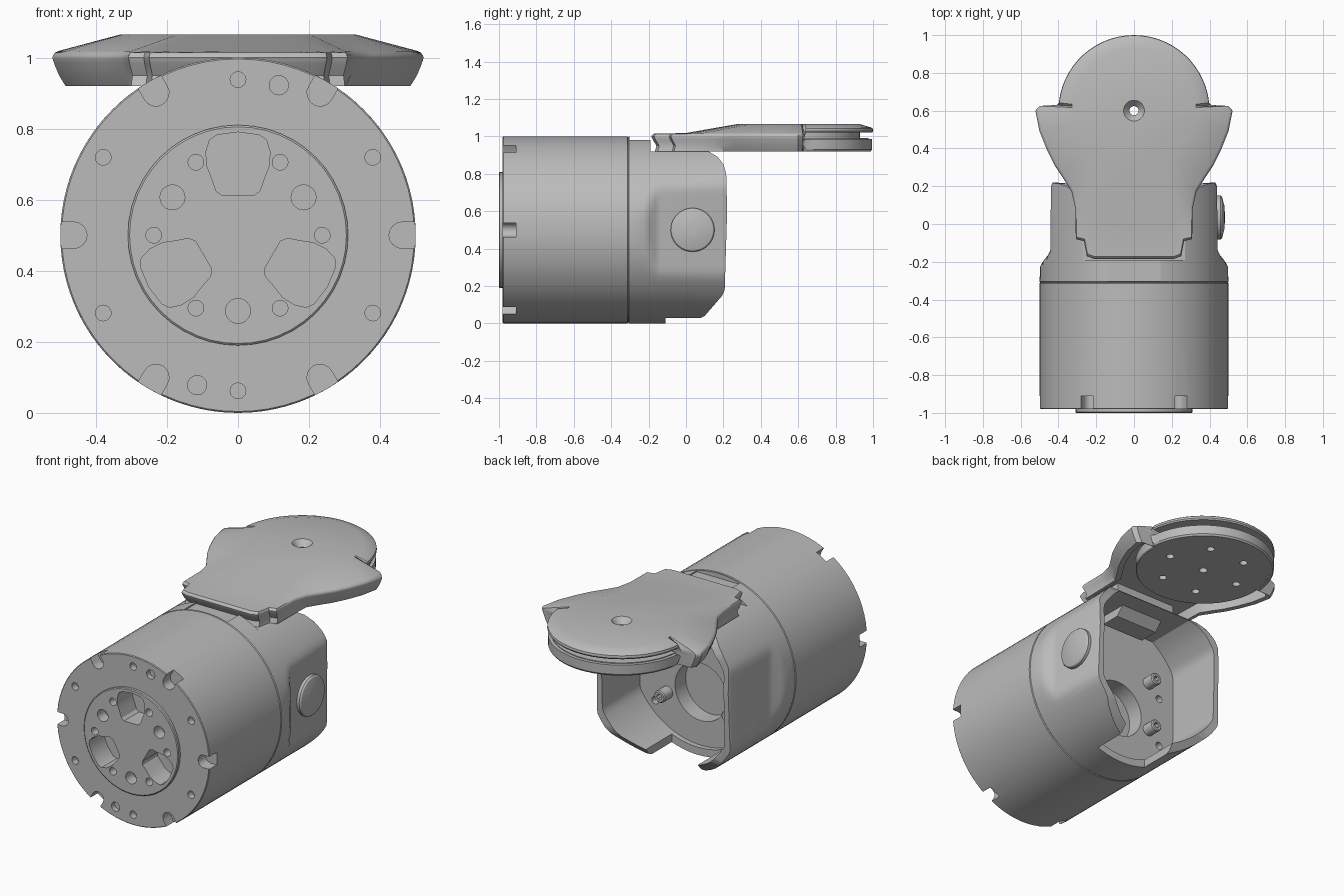
import bpy, bmesh
from math import sin, cos, pi, radians, hypot

cube = bpy.data.objects.get("Cube")
if cube:
    bpy.data.objects.remove(cube, do_unlink=True)

grey = bpy.data.materials.new("satin_grey")
grey.use_nodes = True
grey.diffuse_color = (0.5, 0.5, 0.5, 1)
grey.node_tree.nodes["Principled BSDF"].inputs["Base Color"].default_value = (0.5, 0.5, 0.5, 1)
parts = []
MID = 0.5    # height of the main axis
LID_Y = 0.6  # centre of the round lid


def loft(name, loops):
    """Closed skin through equal-length loops, capped at both ends."""
    bm = bmesh.new()
    rings = [[bm.verts.new(p) for p in loop] for loop in loops]
    n = len(rings[0])
    for a, b in zip(rings, rings[1:]):
        for i in range(n):
            bm.faces.new((a[i], a[(i + 1) % n], b[(i + 1) % n], b[i]))
    bm.faces.new(rings[0])
    bm.faces.new(rings[-1])
    bmesh.ops.recalc_face_normals(bm, faces=bm.faces[:])
    mesh = bpy.data.meshes.new(name)
    bm.to_mesh(mesh)
    bm.free()
    mesh.materials.append(grey)
    ob = bpy.data.objects.new(name, mesh)
    bpy.context.collection.objects.link(ob)
    return ob


def place(axis, u, v, t):
    return {"x": (t, u, v), "y": (u, t, v), "z": (u, v, t)}[axis]


def prism(name, pts, lo, hi, axis):
    return loft(name, [[place(axis, u, v, t) for u, v in pts] for t in (lo, hi)])


def box(name, x0, x1, y0, y1, z0, z1):
    return prism(name, [(x0, y0), (x1, y0), (x1, y1), (x0, y1)], z0, z1, "z")


def lathe(name, u, v, profile, axis, n=32):
    """Turned part: profile is a list of (radius, position along axis)."""
    return loft(name, [[place(axis, u + r * cos(2 * pi * i / n), v + r * sin(2 * pi * i / n), t)
                        for i in range(n)] for r, t in profile])


def rod(u, v, r, lo, hi, axis="y", n=24):
    return lathe("cutter", u, v, [(r, lo), (r, hi)], axis, n)


def polar(r, degrees):
    return r * cos(radians(degrees)), MID + r * sin(radians(degrees))


def cut(ob, cutters, op="DIFFERENCE"):
    for c in cutters:
        c.hide_render = True
    main = cutters[0]
    bm = bmesh.new()
    for c in cutters:
        bm.from_mesh(c.data)
    bm.to_mesh(main.data)
    bm.free()
    mod = ob.modifiers.new("cut", "BOOLEAN")
    mod.operation, mod.object, mod.solver = op, main, "EXACT"
    bpy.context.view_layer.objects.active = ob
    bpy.ops.object.modifier_apply(modifier=mod.name)
    for c in cutters:
        bpy.data.objects.remove(c, do_unlink=True)


# Main drum, with rim slots and bolt holes in its front face
drum = lathe("main_drum", 0, MID, [(0.496, -0.98), (0.5, -0.976), (0.5, -0.314), (0.494, -0.309)], "y", 72)
cutters = []
for k in range(6):
    a = radians(60 * k)
    slot = [(0.6, 0.037), (0.6, -0.037)]
    slot += [(0.462 - 0.037 * sin(t * pi / 8), -0.037 * cos(t * pi / 8)) for t in range(9)]
    slot = [(u * cos(a) - v * sin(a), MID + u * sin(a) + v * cos(a)) for u, v in slot]
    cutters.append(prism("cutter", slot, -1.1, -0.91, "y"))
    cutters.append(rod(*polar(0.438, 60 * k + 30), 0.022, -1.1, -0.94))
for s in (1, -1):
    cutters.append(rod(0.115 * s, MID + 0.422 * s, 0.027, -1.1, -0.95))
cut(drum, cutters)

# Front hub, with lobed pockets and holes
hub = lathe("front_hub", 0, MID, [(0.3, -0.9), (0.31, -0.985), (0.31, -0.996), (0.305, -1.0)], "y", 48)
lobe = [(0.045, 0.112), (0.062, 0.125), (0.072, 0.155), (0.088, 0.195), (0.09, 0.235),
        (0.08, 0.268), (0.06, 0.282), (0, 0.29)]
lobe += [(-u, v) for u, v in reversed(lobe[:-1])]


def hub_cutters():
    found = []
    for k in range(3):
        a = radians(120 * k)
        pts = [(u * cos(a) - v * sin(a), MID + u * sin(a) + v * cos(a)) for u, v in lobe]
        found.append(prism("cutter", pts, -1.1, -0.86, "y"))
        found.append(rod(*polar(0.213, 120 * k + 30), 0.035, -1.1, -0.93))
    return found + [rod(*polar(0.237, 60 * k), 0.022, -1.1, -0.94) for k in range(6)]


cut(drum, hub_cutters())
cut(hub, hub_cutters())
parts += [drum, hub]


# Rear housing: round section pinched to flat sides, open at the back
def section(y, r, w, top=2):
    return [(max(-w, min(w, r * cos(i * pi / 48))), y, min(top, MID + r * sin(i * pi / 48)))
            for i in range(96)]


housing = loft("rear_housing", [section(*s) for s in (
    (-0.311, 0.494, 0.5), (-0.305, 0.5, 0.5), (-0.225, 0.5, 0.497), (-0.195, 0.5, 0.48),
    (-0.165, 0.5, 0.455), (-0.135, 0.5, 0.442), (0.2, 0.5, 0.44), (0.22, 0.5, 0.43))])
side_profile = [(-0.4, -0.1), (-0.11, -0.1), (-0.11, 0.03), (0.08, 0.03), (0.1, 0.04), (0.195, 0.15),
                (0.207, 0.18), (0.22, 0.6), (0.215, 0.8), (0.2, 0.85), (0.17, 0.89), (0.12, 0.92),
                (-0.19, 0.92), (-0.19, 1.1), (-0.4, 1.1)]
cut(housing, [prism("cutter", side_profile, -0.7, 0.7, "x")], "INTERSECT")
cut(housing, [loft("cutter", [section(-0.14, 0.455, 0.4, 0.88), section(0.4, 0.455, 0.4, 0.88)])])
cut(housing, [box("cutter", -0.17, 0.17, -0.11, 0.4, -0.1, 0.2)])
cut(housing, [box("cutter", -0.14, 0.14, -0.302, -0.1, 0.972, 1.2)])
cut(housing, [rod(0, 0.36, 0.17, -0.24, 0.1, "y", 40)]
    + [rod(s * 0.3, z, 0.022, -0.2, 0.1) for s in (1, -1) for z in (0.23, 0.53)])
parts.append(housing)

# Socket bolts on the inner wall
for s in (1, -1):
    for z in (0.3, 0.6):
        bolt = lathe("socket_bolt", s * 0.22, z, [(0.036, -0.15), (0.036, -0.07), (0.03, -0.064)], "y", 20)
        cut(bolt, [rod(s * 0.22, z, 0.018, -0.1, 0, "y", 6)])
        parts.append(bolt)

# Domed button on the left flank
parts.append(lathe("side_button", 0.035, MID, [(0.117, 0.42), (0.117, 0.458), (0.11, 0.466),
                                               (0.06, 0.479), (0.02, 0.481)], "x", 40))

# Lid: half outline from the neck round to the back, mirrored
half = [(0, -0.185), (0.21, -0.185), (0.25, -0.17), (0.265, -0.09), (0.308, -0.08), (0.31, 0.08),
        (0.33, 0.17), (0.38, 0.25), (0.42, 0.31), (0.46, 0.39), (0.5, 0.49), (0.522, 0.6),
        (0.5, 0.625), (0.41, 0.63)]
half += [(0.4 * cos(radians(d)), LID_Y + 0.4 * sin(radians(d))) for d in range(6, 91, 6)]
outline = half + [(-x, y) for x, y in reversed(half[1:-1])]


def lid_loop(scale, z, back_r, back_z, limit=2):
    """Back points follow a circle; wing and neck points follow the outline."""
    loop = []
    for x, y in outline:
        dy = y - LID_Y
        d = hypot(x, dy)
        back = y > 0.632
        k = back_r / d if back else min(scale * (1 + 0.05 * (y < 0.1 and scale < 0.95)), limit / d)
        loop.append((x * k, LID_Y + dy * k, back_z if back else z))
    return loop


lid = loft("lid_cover", [
    lid_loop(0.86, 0.985, 0.37, 0.985),
    lid_loop(0.87, 0.92, 0.37, 0.92),
    lid_loop(0.93, 0.92, 0.388, 0.92),
    lid_loop(0.965, 0.95, 0.395, 0.93),
    lid_loop(0.985, 0.975, 0.395, 0.985),
    lid_loop(0.992, 0.985, 0.33, 0.985),
    lid_loop(0.997, 0.992, 0.33, 1.02),
    lid_loop(1.0, 1.0, 0.395, 1.02),
    lid_loop(0.997, 1.006, 0.4, 1.028),
    lid_loop(0.985, 1.014, 0.398, 1.042),
    lid_loop(0.97, 1.018, 0.392, 1.047, 0.6),
    lid_loop(1, 1.065, 0.33, 1.065, 0.33)])
disc = lathe("lid_base_disc", 0, LID_Y, [(0.372, 0.921), (0.376, 0.926), (0.376, 0.99)], "z", 60)
cut(disc, [rod(0.24 * cos(k * pi / 3), LID_Y + 0.24 * sin(k * pi / 3), 0.022, 0.8, 0.96, "z")
           for k in range(6)])
for ob in (lid, disc):
    cut(ob, [lathe("cutter", 0, LID_Y, [(0.024, 0.8), (0.024, 1.03), (0.056, 1.066), (0.056, 1.2)], "z")])
parts += [lid, disc]

# Hinge block joining lid neck and housing
parts.append(box("hinge_block", -0.2, 0.2, -0.13, 0.1, 0.9, 0.99))
bracket = prism("inner_bracket", [(-0.1, 0.89), (-0.1, 0.83), (0.02, 0.83), (0.08, 0.89)], -0.14, 0.14, "x")
parts.append(bracket)

bpy.ops.object.select_all(action="DESELECT")
for ob in parts:
    ob.select_set(True)
bpy.context.view_layer.objects.active = drum
bpy.ops.object.shade_smooth_by_angle(angle=radians(30))
